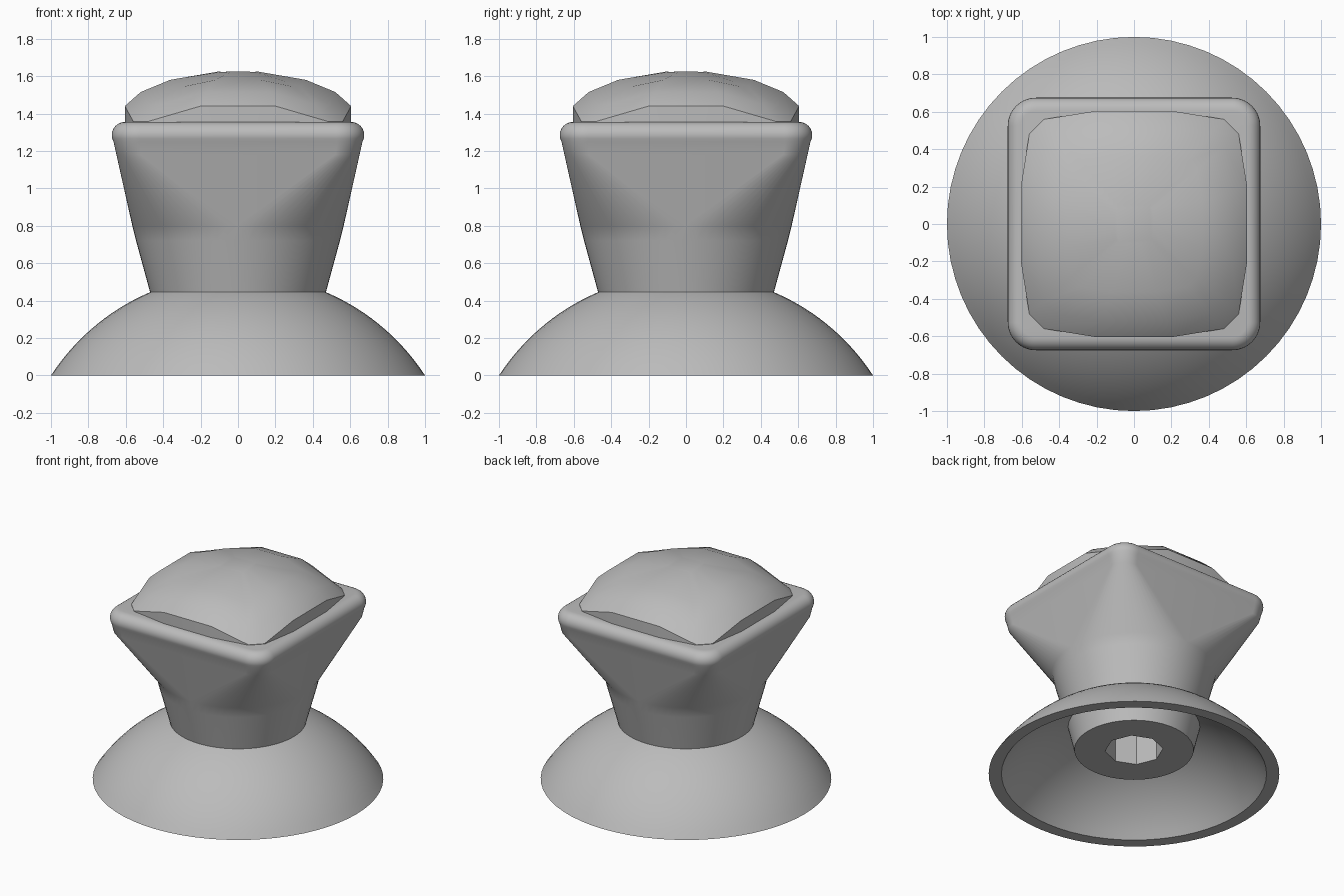
import bpy, bmesh, math
from math import cos, sin, pi, sqrt

cube = bpy.data.objects.get("Cube")
if cube:
    bpy.data.objects.remove(cube)

grey = bpy.data.materials.new("plain grey")
grey.use_nodes = True
colour = (0.5, 0.5, 0.5, 1)
grey.diffuse_color = colour
grey.node_tree.nodes["Principled BSDF"].inputs["Base Color"].default_value = colour


def loft(name, rings, cap_start=False, cap_end=False, angle=30):
    """Skin a list of equally long point rings."""
    bm = bmesh.new()
    loops = [[bm.verts.new(p) for p in ring] for ring in rings]
    n = len(loops[0])
    for a, b in zip(loops, loops[1:]):
        for i in range(n):
            j = (i + 1) % n
            bm.faces.new((a[i], a[j], b[j], b[i]))
    if cap_start:
        bm.faces.new(loops[0])
    if cap_end:
        bm.faces.new(loops[-1])
    bmesh.ops.remove_doubles(bm, verts=bm.verts, dist=0.0001)
    bmesh.ops.recalc_face_normals(bm, faces=bm.faces)
    mesh = bpy.data.meshes.new(name)
    bm.to_mesh(mesh)
    bm.free()
    mesh.materials.append(grey)
    obj = bpy.data.objects.new(name, mesh)
    bpy.context.collection.objects.link(obj)
    bpy.ops.object.select_all(action='DESELECT')
    obj.select_set(True)
    bpy.context.view_layer.objects.active = obj
    bpy.ops.object.shade_smooth_by_angle(angle=math.radians(angle))
    return obj


STEPS = 16


def section(half, corner, z):
    """Rounded square; a circle when the corner radius equals half the width."""
    pts = []
    for q in range(4):
        mid = q * pi / 2 + pi / 4
        off = (half - corner) * sqrt(2)
        for i in range(STEPS + 1):
            a = q * pi / 2 + i * pi / 2 / STEPS
            pts.append((off * cos(mid) + corner * cos(a),
                        off * sin(mid) + corner * sin(a), z))
    return pts


def octagon(radius, z):
    """Eight-sided outline with as many points as a section."""
    pts = []
    for x, y, _ in section(1, 1, z):
        a = math.atan2(y, x) % (pi / 4) - pi / 8
        r = radius * cos(pi / 8) / cos(a)
        pts.append((x * r, y * r, z))
    return pts


# Domed skirt: a thin spherical shell, open below
CENTRE = -0.653


def sphere_ring(ball, r):
    z = max(0, sqrt(ball * ball - r * r) + CENTRE)
    return section(r, r, z)


outer = [0.42 + 0.58 * i / 16 for i in range(17)]
inner = [0.912 - 0.512 * i / 16 for i in range(17)]
loft("skirt", [sphere_ring(1.1944, r) for r in outer]
     + [sphere_ring(1.122, r) for r in inner])

# Neck with shaft socket, flaring from round to a soft square rim
neck = [octagon(0.2, 0.75), octagon(0.2, 0.19)]
neck += [section(r, r, z) for r, z in
         ((0.41, 0.19), (0.47, 0.445), (0.545, 0.72), (0.565, 0.8))]
neck.append(section(0.65, 0.13, 1.18))
for i in range(9):
    a = -pi / 6 + i * (2 * pi / 3) / 8
    neck.append(section(0.605 + 0.07 * cos(a), 0.08 + 0.07 * cos(a),
                        1.285 + 0.07 * sin(a)))
loft("neck_and_rim", neck, cap_start=True, cap_end=True, angle=40)

# Faceted cushion on top: scaled copies of one clipped square outline
quarter = ((0.605, -0.2), (0.605, 0.2), (0.56, 0.48), (0.48, 0.56))


def cushion_ring(scale, side_z, corner_z):
    pts = []
    for q in range(4):
        c, s = cos(q * pi / 2), sin(q * pi / 2)
        for i, (x, y) in enumerate(quarter):
            z = side_z if i < 2 else corner_z
            pts.append(((x * c - y * s) * scale, (x * s + y * c) * scale, z))
    return pts


loft("cushion", [cushion_ring(*r) for r in (
    (1, 1.35, 1.35), (1, 1.44, 1.358), (0.86, 1.515, 1.45),
    (0.6, 1.58, 1.545), (0.17, 1.625, 1.622))], cap_end=True, angle=35)
